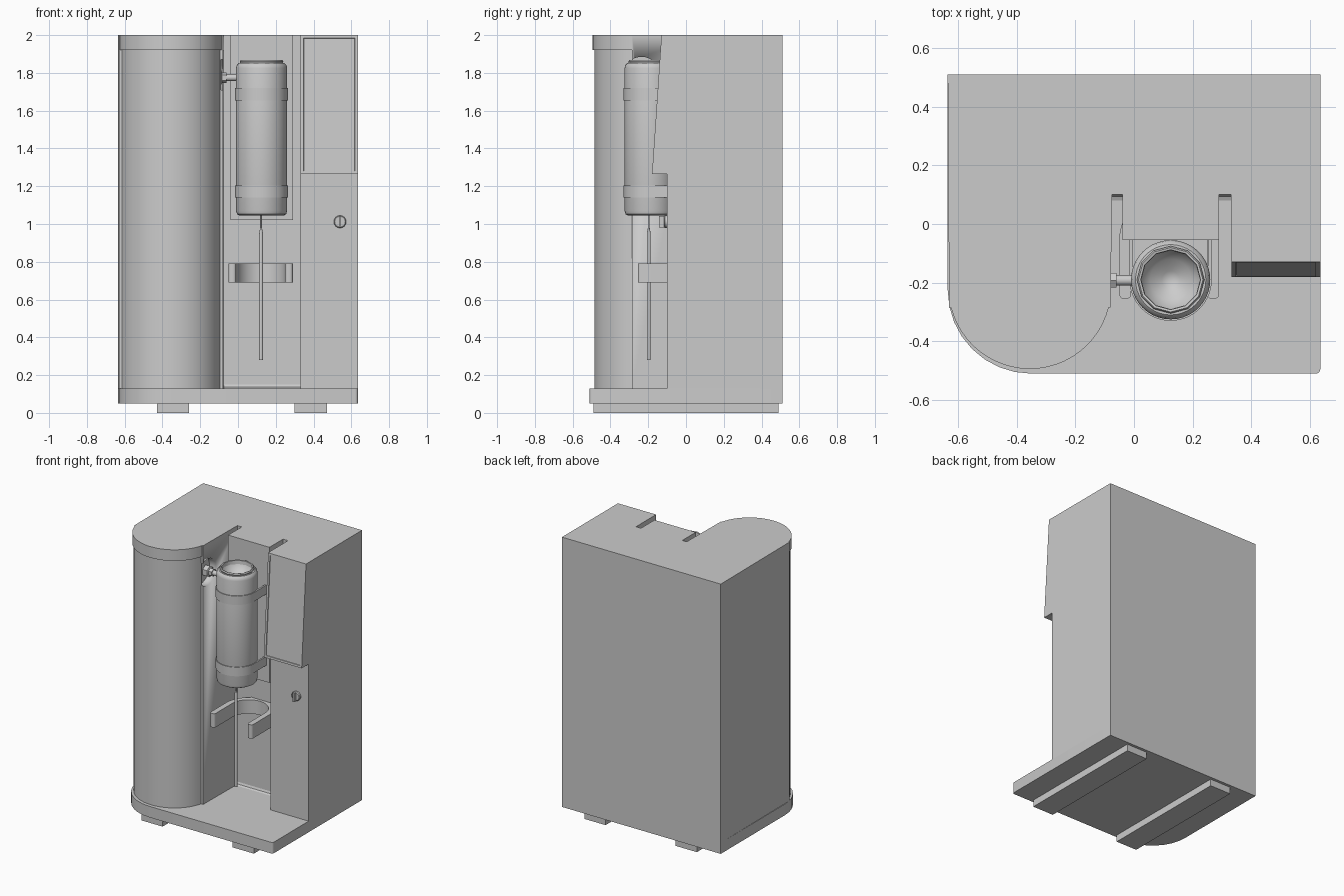
import bpy, bmesh
from math import sin, cos, pi, radians
from mathutils import Matrix, Vector

if "Cube" in bpy.data.objects:
    bpy.data.objects.remove(bpy.data.objects["Cube"])


def finish(name, bm, smooth=True):
    bmesh.ops.remove_doubles(bm, verts=bm.verts, dist=1e-5)
    bmesh.ops.recalc_face_normals(bm, faces=bm.faces)
    me = bpy.data.meshes.new(name)
    bm.to_mesh(me)
    bm.free()
    ob = bpy.data.objects.new(name, me)
    bpy.context.collection.objects.link(ob)
    bpy.ops.object.select_all(action='DESELECT')
    ob.select_set(True)
    bpy.context.view_layer.objects.active = ob
    if smooth:
        bpy.ops.object.shade_smooth_by_angle(angle=radians(35))
    return ob


def arc(cx, cy, r, a0, a1, n):
    return [(cx + r * cos(radians(a0 + (a1 - a0) * i / n)),
             cy + r * sin(radians(a0 + (a1 - a0) * i / n))) for i in range(n + 1)]


def extruded(points, offset):
    bm = bmesh.new()
    f = bm.faces.new([bm.verts.new(p) for p in points])
    top = bmesh.ops.extrude_face_region(bm, geom=[f])['geom']
    bmesh.ops.translate(bm, vec=offset, verts=[v for v in top if isinstance(v, bmesh.types.BMVert)])
    bmesh.ops.recalc_face_normals(bm, faces=bm.faces)
    return bm


def prism(name, plan, z0, z1):
    return finish(name, extruded([(x, y, z0) for x, y in plan], (0, 0, z1 - z0)))


def box(name, x0, x1, y0, y1, z0, z1):
    return prism(name, [(x0, y0), (x1, y0), (x1, y1), (x0, y1)], z0, z1)


def lathe(name, profile, loc, segs=32, axis='Z'):
    bm = bmesh.new()
    vs = [bm.verts.new((r, 0, z)) for r, z in profile]
    es = [bm.edges.new(p) for p in zip(vs, vs[1:])]
    bmesh.ops.spin(bm, geom=vs + es, cent=(0, 0, 0), axis=(0, 0, 1), angle=2 * pi, steps=segs)
    rot = {'Z': Matrix(), 'X': Matrix.Rotation(pi / 2, 4, 'Y'), '-Y': Matrix.Rotation(pi / 2, 4, 'X')}[axis]
    bmesh.ops.transform(bm, matrix=Matrix.Translation(loc) @ rot, verts=bm.verts)
    return finish(name, bm)


# base plate with rounded left front corner, and two foot rails
prism("base_plate", [(-0.635, 0.51)] + arc(-0.35, -0.225, 0.285, 180, 270, 8)
      + arc(0.62, -0.495, 0.015, 270, 360, 4) + [(0.635, 0.51)], 0.05, 0.13)
for side, x in (("left", -0.43), ("right", 0.30)):
    box("foot_rail_" + side, x, x + 0.17, -0.49, 0.49, 0, 0.05)

# cabinet with central recess and a round port in the recess side
cabinet = prism("cabinet", [(-0.635, 0.51), (-0.63, -0.285), (-0.08, -0.285), (-0.075, 0.10), (0.33, 0.10),
                            (0.33, -0.10), (0.635, -0.10), (0.635, 0.51)], 0.13, 2.0)
cutter = lathe("port_cutter", [(0, -0.05), (0.095, -0.05), (0.095, 0.05), (0, 0.05)], (-0.08, -0.235, 1.79), 32, 'X')
cutter.hide_render = True
bpy.context.view_layer.objects.active = cabinet
mod = cabinet.modifiers.new("port", 'BOOLEAN')
mod.operation, mod.object, mod.solver = 'DIFFERENCE', cutter, 'EXACT'
bpy.ops.object.modifier_apply(modifier=mod.name)
bpy.data.objects.remove(cutter)

# rounded door and the cap above it
prism("round_door", [(-0.617, -0.28)] + arc(-0.355, -0.217, 0.268, 194, 346, 24) + [(-0.09, -0.28)], 0.13, 1.92)
prism("door_cap", [(-0.63, -0.28)] + arc(-0.355, -0.217, 0.277, 194, 346, 24) + [(-0.08, -0.28)], 1.92, 2.0)

# mounting panel in the recess and floor fillet
box("mounting_panel", -0.04, 0.29, -0.055, 0.10, 1.02, 2.0)
finish("floor_fillet", extruded([(-0.077, 0.10, 0.13), (-0.077, 0.08, 0.13), (-0.077, 0.094, 0.136),
                                 (-0.077, 0.10, 0.15)], (0.407, 0, 0)))

# sloping display housing with inset screen
bm = extruded([(0.332, -0.10, 1.265), (0.332, -0.18, 1.265), (0.332, -0.13, 2.0), (0.332, -0.10, 2.0)],
              (0.303, 0, 0))
front = min(bm.faces, key=lambda f: f.normal.dot(Vector((0, 1, 0))))
bmesh.ops.inset_region(bm, faces=[front], thickness=0.022)
bmesh.ops.inset_region(bm, faces=[front], thickness=0.002, depth=-0.004)
finish("display_housing", bm, False)

# lock with key bar
lathe("lock", [(0, 0), (0.033, 0), (0.033, 0.012), (0.028, 0.016), (0, 0.016)], (0.54, -0.10, 1.012), 24, '-Y')
box("lock_key", 0.534, 0.546, -0.142, -0.11, 0.982, 1.042)

# hollow canister with rim
cx, cy = 0.125, -0.19
lathe("canister", [(0, 1.045), (0.118, 1.045), (0.13, 1.052), (0.135, 1.07), (0.135, 1.825), (0.131, 1.842),
                   (0.12, 1.852), (0.105, 1.852), (0.098, 1.83), (0.07, 1.80), (0.03, 1.775), (0, 1.76)],
      (cx, cy, 0), 40)
lathe("canister_rim", [(0.10, 1.84), (0.112, 1.848), (0.115, 1.86), (0.11, 1.868), (0.102, 1.866), (0.10, 1.84)],
      (cx, cy, 0), 12)

# straps holding the canister to the panel
for name, z in (("lower_strap", 1.14), ("upper_strap", 1.655)):
    prism(name, [(cx - 0.14, -0.05)] + arc(cx, cy, 0.14, 180, 360, 28) + [(cx + 0.14, -0.05), (cx + 0.128, -0.05)]
          + arc(cx, cy, 0.128, 360, 180, 28) + [(cx - 0.128, -0.05)], z, z + 0.065)

# outlet needle
lathe("needle", [(0, 0.28), (0.01, 0.28), (0.01, 0.95), (0.005, 0.98), (0.005, 1.05), (0, 1.05)], (cx - 0.003, -0.197, 0), 16)

# U-shaped holder against the recess wall
prism("bottle_holder", arc(-0.035, -0.24, 0.015, 180, 270, 4) + arc(-0.025, -0.24, 0.015, 270, 360, 4)
      + arc(0.12, -0.05, 0.13, 180, 0, 20) + arc(0.265, -0.24, 0.015, 180, 270, 4)
      + arc(0.275, -0.24, 0.015, 270, 360, 4) + arc(0.12, -0.055, 0.17, 0, 60, 8)
      + [(0.205, 0.102), (0.035, 0.102)] + arc(0.12, -0.055, 0.17, 120, 180, 8), 0.69, 0.79)

# feed pipe with fitting
lathe("feed_pipe", [(0, -0.13), (0.018, -0.13), (0.018, 0.03), (0, 0.03)], (0, -0.192, 1.775), 16, 'X')
lathe("pipe_nut", [(0, -0.125), (0.04, -0.125), (0.04, -0.09), (0.028, -0.085), (0.028, -0.06), (0, -0.06)],
      (0, -0.192, 1.775), 6, 'X')
